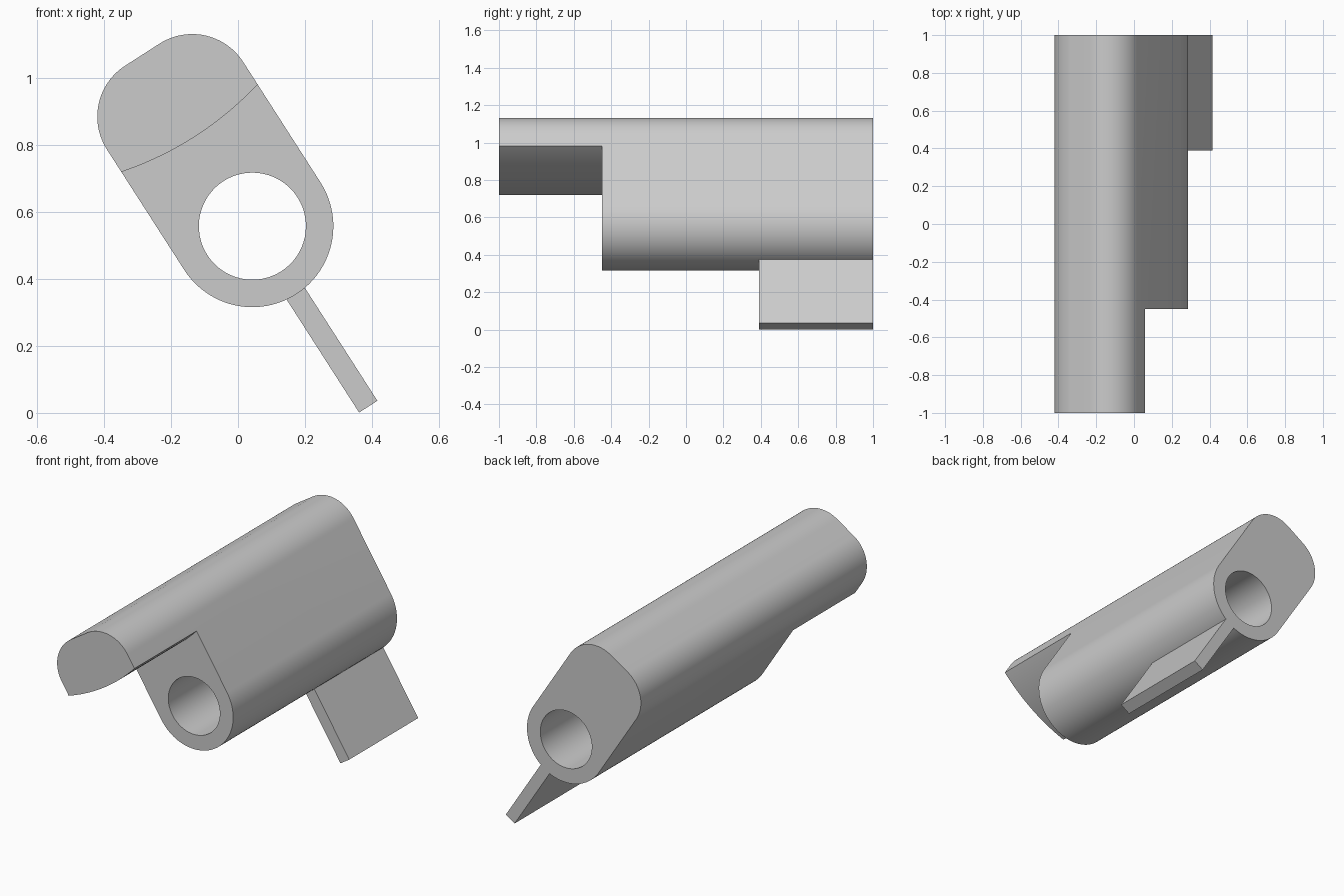
import bpy, bmesh, math
from mathutils import Vector

if "Cube" in bpy.data.objects:
    bpy.data.objects.remove(bpy.data.objects["Cube"])

# Section frame: origin at the bore centre, "across" and "along" the tilted body
CENTRE = Vector((0.043, 0.558))
TILT = math.radians(32.7)
ACROSS = Vector((math.cos(TILT), math.sin(TILT)))
ALONG = Vector((-math.sin(TILT), math.cos(TILT)))
R_OUT, R_BORE, R_CORNER = 0.242, 0.16, 0.181
TOP = 0.609
FRONT, STEP, BACK = -1.0, -0.45, 1.0

grey = bpy.data.materials.new("plain grey")
grey.use_nodes = True
grey.diffuse_color = (0.6, 0.6, 0.6, 1)
grey.node_tree.nodes["Principled BSDF"].inputs["Base Color"].default_value = (0.6, 0.6, 0.6, 1)


def arc(s, t, radius, start, end, steps):
    """Points of an arc in the section frame, angles in degrees."""
    angles = [math.radians(start + (end - start) * i / steps) for i in range(steps + 1)]
    return [(s + radius * math.cos(a), t + radius * math.sin(a)) for a in angles]


def extrude(name, profile, y0, y1):
    """Solid made by sweeping a section profile from y0 to y1."""
    bm = bmesh.new()
    verts = []
    for s, t in profile:
        p = CENTRE + ACROSS * s + ALONG * t
        verts.append(bm.verts.new((p.x, y0, p.y)))
    face = bm.faces.new(verts)
    swept = bmesh.ops.extrude_face_region(bm, geom=[face])["geom"]
    bmesh.ops.translate(bm, vec=(0, y1 - y0, 0),
                        verts=[g for g in swept if isinstance(g, bmesh.types.BMVert)])
    bmesh.ops.recalc_face_normals(bm, faces=bm.faces)
    mesh = bpy.data.meshes.new(name)
    bm.to_mesh(mesh)
    bm.free()
    mesh.materials.append(grey)
    obj = bpy.data.objects.new(name, mesh)
    bpy.context.collection.objects.link(obj)
    return obj


def cut(obj, cutter):
    """Subtract the cutter from the object and discard it."""
    mod = obj.modifiers.new("cut", "BOOLEAN")
    mod.operation, mod.solver, mod.object = "DIFFERENCE", "EXACT", cutter
    bpy.context.view_layer.objects.active = obj
    bpy.ops.object.modifier_apply(modifier=mod.name)
    bpy.data.objects.remove(cutter)


# Body: round lower end, straight sides, rounded upper corners
corner = R_OUT - R_CORNER
body = extrude("body",
               arc(0, 0, R_OUT, 180, 360, 48)
               + arc(corner, TOP - R_CORNER, R_CORNER, 0, 90, 24)
               + arc(-corner, TOP - R_CORNER, R_CORNER, 90, 180, 24),
               FRONT, BACK)

# Front notch leaving an overhanging hood with a gently curved underside
SAG, EDGE = 0.03, 0.348
r_hood = (R_OUT ** 2 + SAG ** 2) / (2 * SAG)
hood_curve = arc(0, EDGE - SAG + r_hood, r_hood, 270 - 17, 270 + 17, 28)
notch = extrude("notch_cutter", hood_curve + [(0.4, -0.5), (-0.4, -0.5)], FRONT - 0.2, STEP)
cut(body, notch)

# Bore through the whole length
bore = extrude("bore_cutter", arc(0, 0, R_BORE, 0, 354.375, 63), FRONT - 0.2, BACK + 0.2)
cut(body, bore)

# Flat fin at the back, seated on the round underside
HALF, FIN_END = 0.0325, -0.641
spread = math.degrees(math.asin(HALF / R_OUT))
fin = extrude("fin", arc(0, 0, R_OUT - 0.001, 270 + spread, 270 - spread, 6)
              + [(-HALF, FIN_END), (HALF, FIN_END)], 0.39, BACK)

# Smooth curved surfaces, keep the hard edges
for obj in (body, fin):
    bpy.ops.object.select_all(action="DESELECT")
    obj.select_set(True)
    bpy.context.view_layer.objects.active = obj
    bpy.ops.object.shade_smooth_by_angle(angle=math.radians(30))
